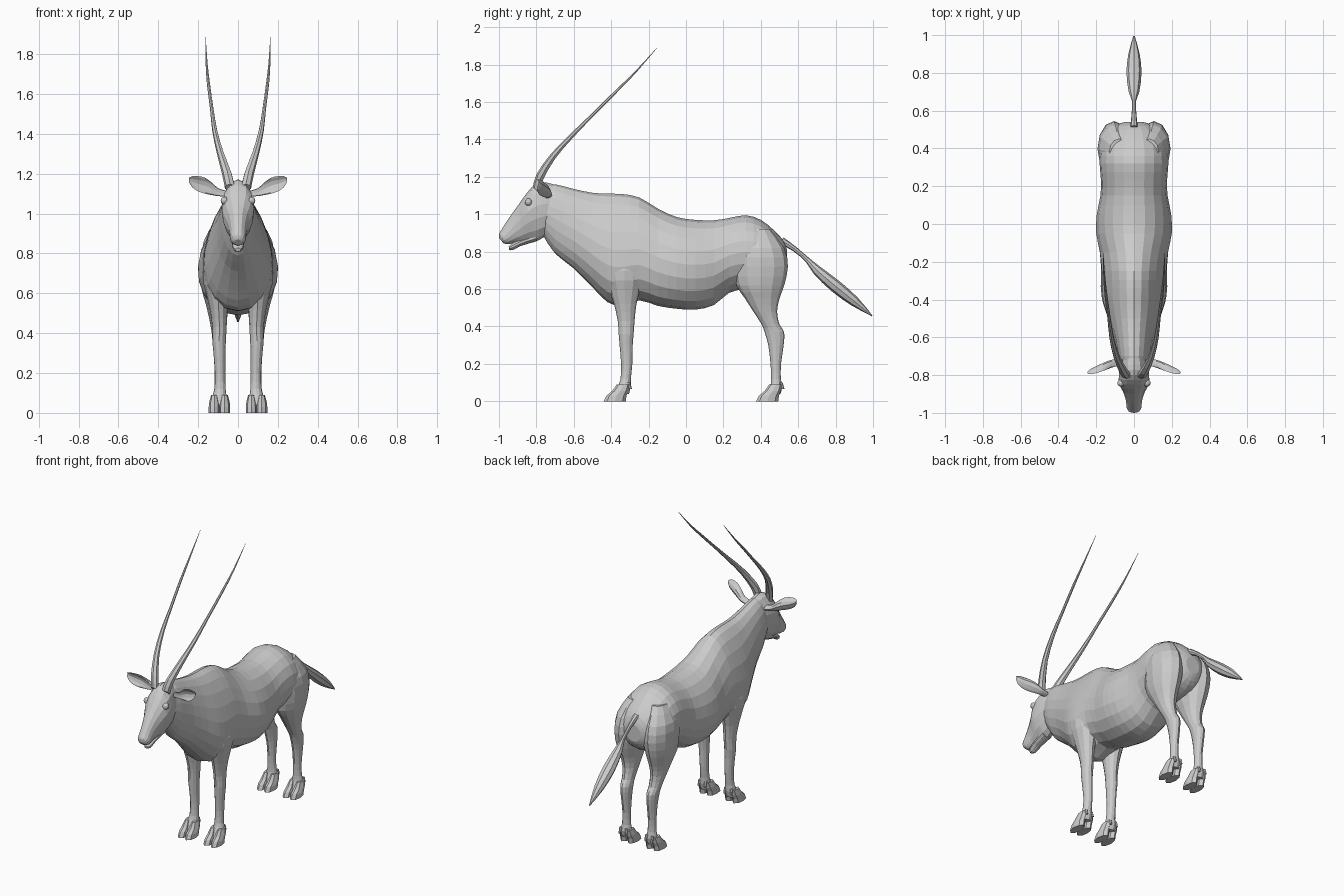
import bpy, bmesh, math
from mathutils import Vector


def smooth(rows, steps):
    """Catmull-Rom resampling of rows of numbers."""
    out = []
    for i in range(len(rows) - 1):
        p = [rows[max(0, min(len(rows) - 1, i + d))] for d in (-1, 0, 1, 2)]
        for s in range(steps):
            t = s / steps
            out.append([0.5 * (2 * b + (c - a) * t + (2 * a - 5 * b + 4 * c - d) * t * t
                               + (3 * b - a - 3 * c + d) * t ** 3) for a, b, c, d in zip(*p)])
    return out + [list(rows[-1])]


def loft(name, rings, n, k=None, curl=0):
    """Skin rings of (centre, U, V); k makes the section egg shaped, curl cups it."""
    bm = bmesh.new()
    loops = []
    for i, (c, u, v) in enumerate(rings):
        kk = k[i] if k else 0
        loop = []
        for j in range(n):
            a = 2 * math.pi * j / n
            co, si = math.cos(a), math.sin(a)
            bend = Vector((0, -curl * u.length * co * co, 0))
            loop.append(bm.verts.new(c + u * co + v * si * (1 - kk * co) + bend))
        loops.append(loop)
    for a, b in zip(loops, loops[1:]):
        for j in range(n):
            m = (j + 1) % n
            bm.faces.new((a[j], a[m], b[m], b[j]))
    bm.faces.new(loops[0])
    bm.faces.new(loops[-1])
    bmesh.ops.recalc_face_normals(bm, faces=bm.faces)
    me = bpy.data.meshes.new(name)
    bm.to_mesh(me)
    bm.free()
    ob = bpy.data.objects.new(name, me)
    bpy.context.collection.objects.link(ob)
    return ob


def spans(name, rows, n, steps=2, side=1):
    """Rows: (ay, az, by, bz, half width, centre x, egg) with a, b opposite ends of the section."""
    rows = smooth(rows, steps)
    rings = []
    for ay, az, by, bz, w, cx, k in rows:
        a, b = Vector((0, ay, az)), Vector((0, by, bz))
        rings.append(((a + b) / 2 + Vector((cx * side, 0, 0)), (a - b) / 2, Vector((w, 0, 0))))
    return loft(name, rings, n, [r[6] for r in rows])


# torso and neck: y, top, bottom, half width, egg
torso = [(-.76, 1.15, .88, .065, 0), (-.70, 1.16, .79, .083, 0), (-.60, 1.135, .71, .105, .1),
         (-.50, 1.115, .61, .135, .2), (-.42, 1.11, .53, .16, .25), (-.34, 1.108, .51, .17, .28),
         (-.25, 1.09, .54, .17, .25), (-.15, 1.03, .51, .18, .18), (-.05, .985, .495, .2, .1),
         (.05, .97, .49, .197, .05), (.15, .968, .515, .178, 0), (.23, .98, .58, .175, 0),
         (.32, .995, .60, .182, 0), (.40, .97, .60, .176, 0), (.47, .915, .62, .15, 0),
         (.52, .86, .66, .10, 0), (.54, .81, .70, .05, 0)]
spans("torso", [(y, t, y, b, w, 0, k) for y, t, b, w, k in torso], 20)

# head and lower jaw
spans("head", [(-.68, 1.15, -.70, .90, .06, 0, 0), (-.745, 1.17, -.765, .875, .075, 0, 0),
               (-.80, 1.165, -.80, .855, .08, 0, -.1), (-.85, 1.115, -.84, .853, .078, 0, -.2),
               (-.90, 1.045, -.87, .85, .058, 0, -.1), (-.95, .975, -.90, .85, .045, 0, 0),
               (-.985, .92, -.925, .845, .041, 0, 0), (-1.0, .895, -.955, .84, .036, 0, 0),
               (-.998, .87, -.975, .845, .02, 0, 0)], 14)
spans("lower_jaw", [(-.80, .90, -.80, .855, .038, 0, 0), (-.89, .865, -.885, .83, .03, 0, 0),
                    (-.93, .845, -.925, .808, .026, 0, 0), (-.948, .828, -.945, .81, .014, 0, 0)], 10)

# tail: y, z, half thickness, half width
tail = smooth([(.51, .86, .02, .02), (.58, .815, .014, .013), (.65, .755, .014, .011),
               (.70, .70, .026, .028), (.80, .615, .034, .04), (.90, .535, .027, .03),
               (.995, .457, .003, .004)], 2)
loft("tail", [(Vector((0, y, z)), Vector((0, .6, .8)) * r, Vector((w, 0, 0)))
              for y, z, r, w in tail], 8)

# legs: z, front y, back y, centre x, half width
fore = [(.86, -.40, -.26, .08, .05), (.70, -.43, -.23, .10, .077), (.60, -.41, -.245, .10, .06),
        (.52, -.385, -.265, .097, .045), (.43, -.365, -.275, .093, .036), (.36, -.36, -.28, .095, .034),
        (.30, -.355, -.285, .093, .03), (.20, -.347, -.287, .09, .026), (.12, -.35, -.295, .09, .028),
        (.08, -.365, -.295, .093, .036), (.04, -.385, -.305, .093, .036)]
hind = [(.92, .32, .45, .08, .05), (.82, .26, .525, .10, .085), (.72, .255, .545, .105, .088),
        (.62, .27, .525, .105, .077), (.55, .315, .50, .103, .06), (.48, .36, .487, .10, .046),
        (.41, .405, .50, .097, .036), (.37, .42, .525, .095, .034), (.30, .44, .522, .093, .03),
        (.20, .452, .508, .092, .025), (.12, .455, .507, .092, .027), (.08, .45, .515, .093, .036),
        (.04, .43, .505, .093, .036)]
hoof = [(.09, -.37, -.30, .016), (.055, -.395, -.308, .025), (.03, -.425, -.318, .028),
        (.0, -.44, -.322, .028)]

# horn: x, y, z, radius;  ear: x, y, z bottom, z top, half thickness
horn = smooth([(.04, -.80, 1.13, .026), (.055, -.78, 1.20, .025), (.09, -.71, 1.31, .018),
               (.117, -.61, 1.42, .013), (.132, -.50, 1.53, .009), (.148, -.38, 1.65, .008),
               (.158, -.27, 1.76, .005), (.163, -.155, 1.89, .001)], 2)
ear = smooth([(.06, -.735, 1.085, 1.115, .018), (.10, -.735, 1.088, 1.128, .018),
              (.13, -.74, 1.093, 1.155, .018), (.165, -.75, 1.10, 1.18, .014),
              (.20, -.763, 1.112, 1.188, .010), (.23, -.775, 1.132, 1.188, .007),
              (.246, -.785, 1.16, 1.18, .003)], 2)

for s, side in ((-1, "right"), (1, "left")):
    for part, rows, dy in (("front", fore, 0), ("hind", hind, .815)):
        spans(f"{part}_leg_{side}", [(f, z, b, z, w, cx, 0) for z, f, b, cx, w in rows], 12, 2, s)
        # cloven hoof and dewclaws
        for toe, off in (("inner", -.026), ("outer", .026)):
            spans(f"{part}_hoof_{toe}_{side}",
                  [(f + dy, z, b + dy, z, w, .093 + off, 0) for z, f, b, w in hoof], 8, 1, s)
            spans(f"{part}_dewclaw_{toe}_{side}",
                  [(-.315 + dy, .10, -.298 + dy, .10, .010, .093 + off * .8, 0),
                   (-.305 + dy, .065, -.288 + dy, .065, .006, .093 + off * .9, 0)], 6, 1, s)
    loft(f"horn_{side}", [(Vector((x * s, y, z)), Vector((0, -.7, .7)) * r, Vector((r, 0, 0)))
                          for x, y, z, r in horn], 7)
    loft(f"ear_{side}", [(Vector((x * s, y, (b + t) / 2)), Vector((0, 0, (t - b) / 2)),
                          Vector((0, w, 0))) for x, y, b, t, w in ear], 12, None, .7)
    # eye
    bpy.ops.mesh.primitive_uv_sphere_add(segments=10, ring_count=6, radius=.02,
                                         location=(.068 * s, -.842, 1.065))
    bpy.context.object.name = f"eye_{side}"
